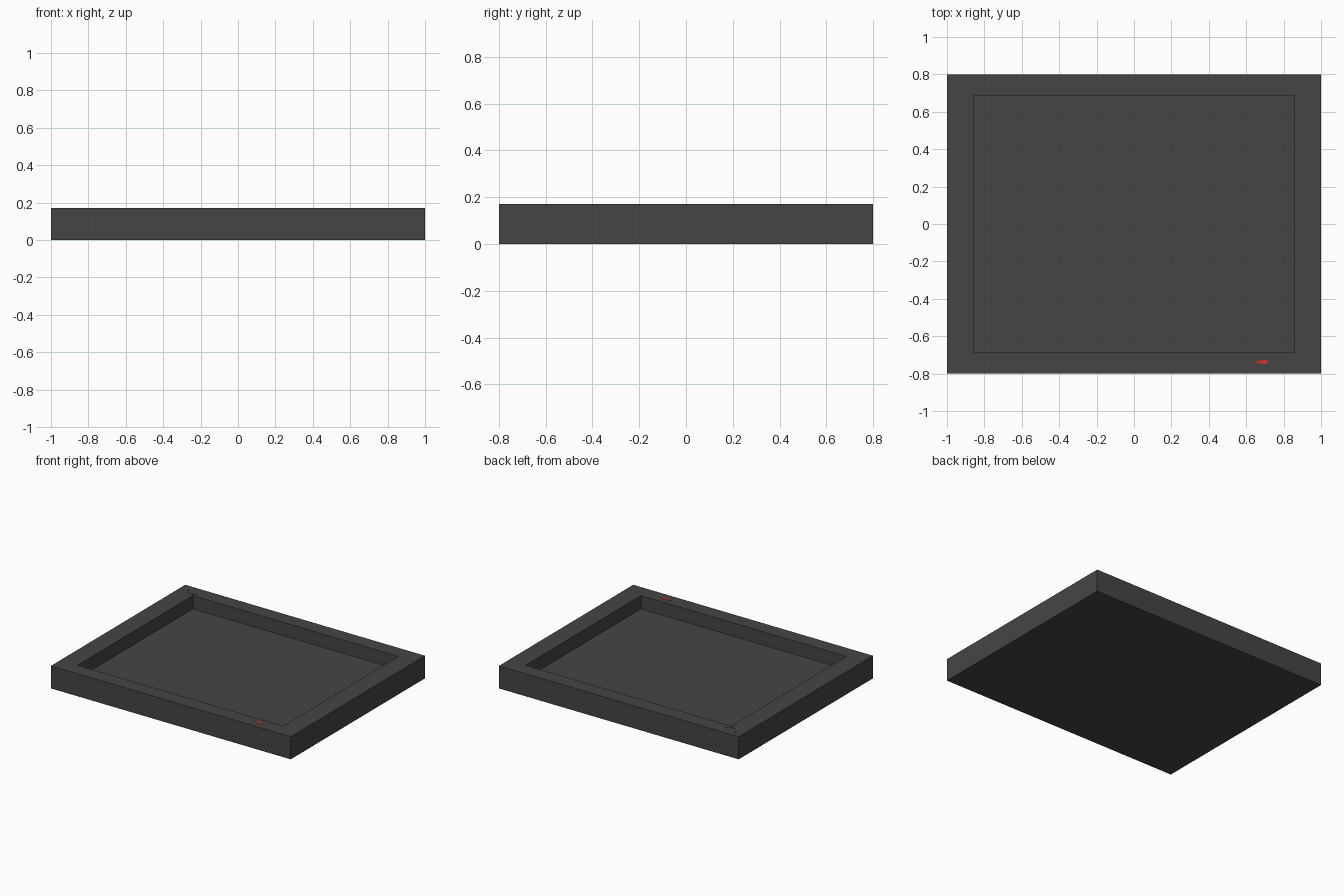
import bpy, bmesh, math

if "Cube" in bpy.data.objects:
    bpy.data.objects.remove(bpy.data.objects["Cube"])

TOP, FLOOR = 0.17, 0.07


def material(name, color):
    m = bpy.data.materials.new(name)
    m.diffuse_color = (*color, 1)
    m.use_nodes = True
    m.node_tree.nodes["Principled BSDF"].inputs["Base Color"].default_value = m.diffuse_color
    return m


def add_object(name, bm, mat):
    bmesh.ops.recalc_face_normals(bm, faces=bm.faces)
    me = bpy.data.meshes.new(name)
    bm.to_mesh(me)
    bm.free()
    me.materials.append(mat)
    ob = bpy.data.objects.new(name, me)
    bpy.context.collection.objects.link(ob)
    return ob


def plate(name, outline, z0, z1, mat):
    """Extrude a flat outline from z0 to z1."""
    bm = bmesh.new()
    face = bm.faces.new([bm.verts.new((x, y, z0)) for x, y in outline])
    new = bmesh.ops.extrude_face_region(bm, geom=[face], use_keep_orig=True)["geom"]
    bmesh.ops.translate(bm, vec=(0, 0, z1 - z0),
                        verts=[v for v in new if isinstance(v, bmesh.types.BMVert)])
    return add_object(name, bm, mat)


dark = material("dark_grey", (0.06, 0.06, 0.06))
red = material("indicator_red", (0.7, 0.03, 0.02))

# Solid block with a sunken rectangular floor and square walls
bm = bmesh.new()
bmesh.ops.create_cube(bm, size=1)
for v in bm.verts:
    v.co = (v.co.x * 2, v.co.y * 1.6, TOP if v.co.z > 0 else 0)
bm.normal_update()
top = max(bm.faces, key=lambda f: f.normal.z)
bmesh.ops.inset_region(bm, faces=[top], thickness=0.1)
for v in top.verts:
    v.co.x = math.copysign(0.857, v.co.x)
    v.co.y = math.copysign(0.687, v.co.y)
floor = bmesh.ops.extrude_face_region(bm, geom=[top])["geom"]
for v in floor:
    if isinstance(v, bmesh.types.BMVert):
        v.co.z = FLOOR
if top.is_valid:
    bmesh.ops.delete(bm, geom=[top], context='FACES_ONLY')
add_object("recessed_panel", bm, dark)

# Thin wedge marker on the front rim
plate("indicator_wedge",
      [(0.636, -0.738), (0.70, -0.75), (0.717, -0.742), (0.717, -0.733), (0.70, -0.726)],
      TOP - 0.002, TOP + 0.002, red)

# Thin curved inlay at the back left corner of the rim
cx, cy, n = -0.893, 0.745, 12
angles = [math.radians(165 + 150 * i / n) for i in range(n + 1)]
arc = [(cx + r * math.cos(a), cy + r * math.sin(a))
       for r, seq in ((0.048, angles), (0.040, angles[::-1])) for a in seq]
plate("corner_arc_inlay", arc, TOP - 0.002, TOP + 0.002, dark)
plate("corner_inlay_end", [(-0.852, 0.712), (-0.843, 0.715), (-0.841, 0.732), (-0.849, 0.736)],
      TOP - 0.002, TOP + 0.002, dark)
